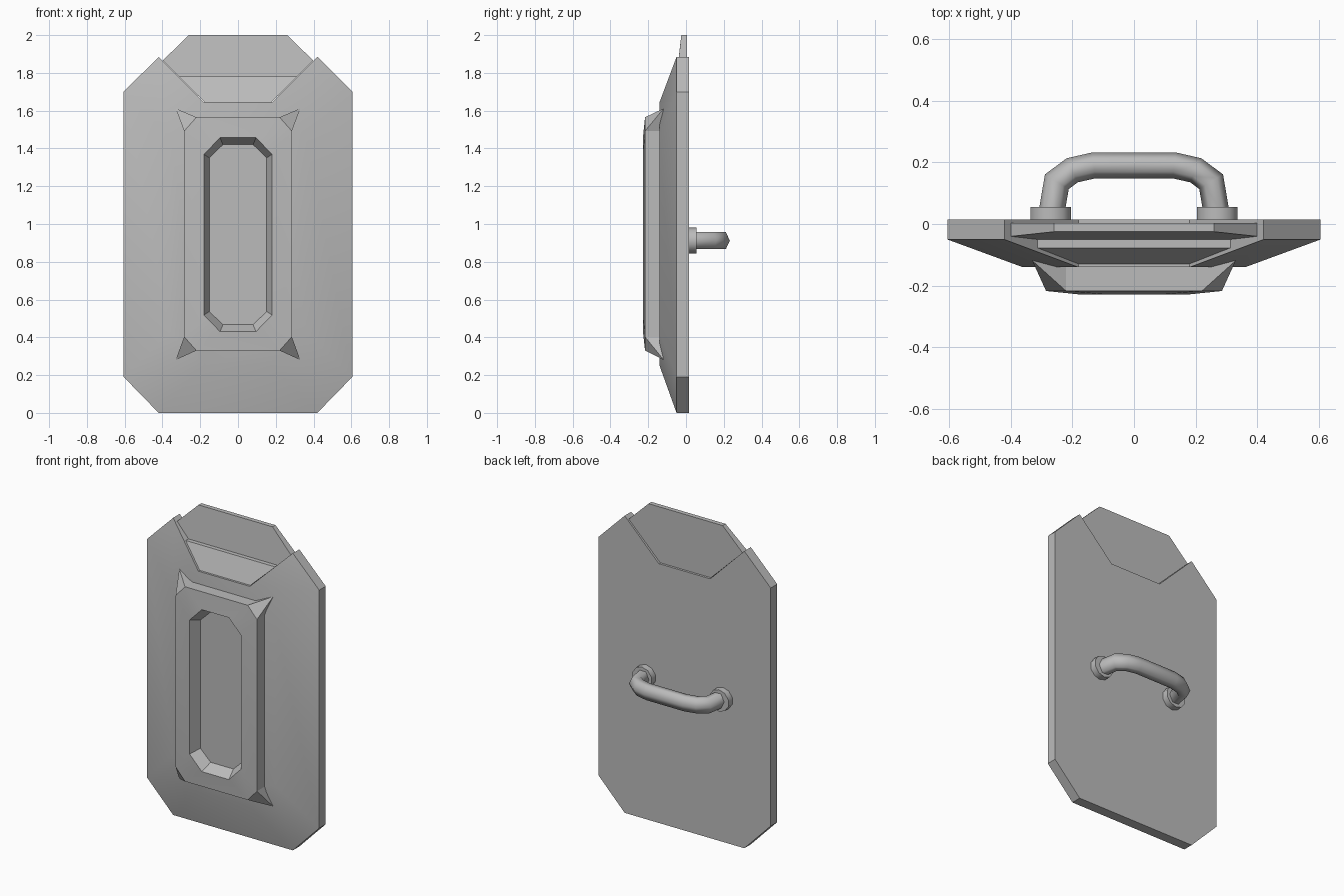
import bpy, bmesh, math
from mathutils import Vector, Matrix

if "Cube" in bpy.data.objects:
    bpy.data.objects.remove(bpy.data.objects["Cube"], do_unlink=True)

grey = bpy.data.materials.new("plain_grey")
grey.use_nodes = True
grey.diffuse_color = (0.5, 0.5, 0.5, 1)
grey.node_tree.nodes["Principled BSDF"].inputs["Base Color"].default_value = (0.5, 0.5, 0.5, 1)


def finish(name, bm, angle=30):
    bmesh.ops.remove_doubles(bm, verts=bm.verts, dist=0.0005)
    bmesh.ops.recalc_face_normals(bm, faces=bm.faces)
    mesh = bpy.data.meshes.new(name)
    bm.to_mesh(mesh)
    bm.free()
    mesh.materials.append(grey)
    obj = bpy.data.objects.new(name, mesh)
    bpy.context.collection.objects.link(obj)
    bpy.ops.object.select_all(action='DESELECT')
    obj.select_set(True)
    bpy.context.view_layer.objects.active = obj
    bpy.ops.object.shade_smooth_by_angle(angle=math.radians(angle))
    return obj


def mirrored(half, y):
    """Closed loop from the +x half outline; y may differ per point."""
    ys = y if isinstance(y, (list, tuple)) else [y] * len(half)
    right = [Vector((x, d, z)) for (x, z), d in zip(half, ys)]
    return right + [Vector((-p.x, p.y, p.z)) for p in reversed(right)]


def loft(bm, loops):
    """Bridge successive loops and cap both ends."""
    rings = [[bm.verts.new(p) for p in loop] for loop in loops]
    n = len(rings[0])
    for a, b in zip(rings, rings[1:]):
        for i in range(n):
            j = (i + 1) % n
            bm.faces.new((a[i], a[j], b[j], b[i]))
    bm.faces.new(rings[0])
    bm.faces.new(rings[-1])


def octagon(x, low, high, cut_x, cut_z):
    return [(x - cut_x, low), (x, low + cut_z), (x, high - cut_z), (x - cut_x, high)]


# Main plate with bevelled front and a notch in its top
outline = [(0.42, 0), (0.605, 0.19), (0.605, 1.70), (0.42, 1.885), (0.18, 1.645)]
raised = [(0.18, 0.25), (0.36, 0.43), (0.36, 1.46), (0.18, 1.645), (0.18, 1.645)]
bm = bmesh.new()
loft(bm, [mirrored(outline, 0.015), mirrored(outline, -0.05), mirrored(raised, -0.14)])
finish("shield_plate", bm)

# Visor set into the notch: sloped sill below, tall panel above
sill = [(0.178, 1.647), (0.313, 1.78)]
bm = bmesh.new()
loft(bm, [mirrored(sill, 0.004), mirrored(sill, [-0.13, -0.077])])
finish("visor_sill", bm)

panel = [(0.313, 1.78), (0.399, 1.865), (0.26, 2.0)]
bm = bmesh.new()
loft(bm, [mirrored(panel, 0.004), mirrored(panel, [-0.05, -0.04, -0.025])])
finish("visor_panel", bm)

# Raised frame with a recessed slot
rim = octagon(0.285, 0.33, 1.565, 0.065, 0.073)
slot = octagon(0.18, 0.43, 1.457, 0.085, 0.088)
floor = octagon(0.152, 0.467, 1.42, 0.072, 0.07)
bm = bmesh.new()
loft(bm, [mirrored(rim, -0.13), mirrored(rim, -0.217),
          mirrored(slot, -0.228), mirrored(floor, -0.16)])
finish("front_frame", bm)

# Pointed spurs at the frame corners
for side, side_name in ((1, "left"), (-1, "right")):
    for (a, b, tip_z, level) in ((rim[0], rim[1], 0.28, "lower"), (rim[3], rim[2], 1.612, "upper")):
        bm = bmesh.new()
        for x, z in (a, b):
            for y in (-0.13, -0.217):
                bm.verts.new((side * x, y, z))
        bm.verts.new((side * 0.33, -0.118, tip_z))
        bmesh.ops.convex_hull(bm, input=bm.verts)
        finish(f"frame_spur_{level}_{side_name}", bm)

# Grab handle: hexagonal tube swept along a bent path
HANDLE_Z = 0.912
half_path = [(0.27, 0.02), (0.25, 0.137), (0.2, 0.174), (0.13, 0.19)]
path = [Vector(p) for p in half_path] + [Vector((-x, y)) for x, y in reversed(half_path)]
rings = []
for i, p in enumerate(path):
    before = (p - path[i - 1]).normalized() if i else Vector((0, 0))
    after = (path[i + 1] - p).normalized() if i < len(path) - 1 else Vector((0, 0))
    along = (before + after).normalized()
    out = Vector((along.y, -along.x))
    if before.length and after.length:
        out /= max(0.7, along.dot(after))
    ring = []
    for k in range(6):
        t = k * math.pi / 3
        q = p + out * 0.042 * math.cos(t)
        ring.append(Vector((q.x, q.y, HANDLE_Z + 0.052 * math.sin(t))))
    rings.append(ring)
bm = bmesh.new()
loft(bm, rings)
finish("handle_bar", bm, 65)

# Round feet of the handle
for side, side_name in ((1, "left"), (-1, "right")):
    bm = bmesh.new()
    place = Matrix.Translation((side * 0.27, 0.033, HANDLE_Z)) @ Matrix.Rotation(math.pi / 2, 4, 'X')
    bmesh.ops.create_cone(bm, cap_ends=True, segments=10, radius1=0.069, radius2=0.069,
                          depth=0.045, matrix=place)
    finish(f"handle_foot_{side_name}", bm, 40)
